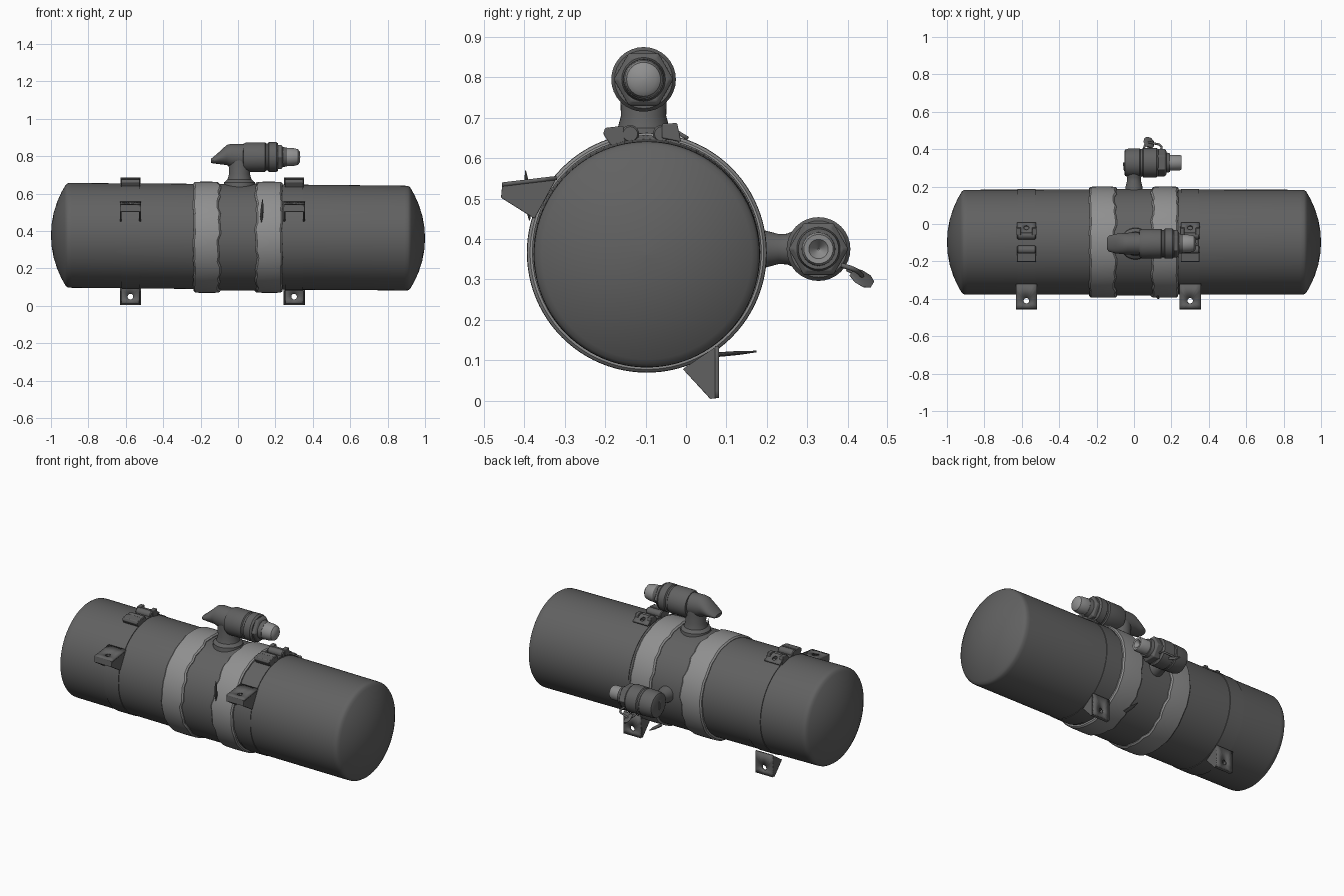
import bpy, bmesh, math
from mathutils import Vector, Matrix

if "Cube" in bpy.data.objects:
    bpy.data.objects.remove(bpy.data.objects["Cube"])

CY, CZ = -0.097, 0.366           # tank axis


def grey(name, v):
    m = bpy.data.materials.new(name)
    m.diffuse_color = (v, v, v, 1)
    m.use_nodes = True
    m.node_tree.nodes["Principled BSDF"].inputs["Base Color"].default_value = m.diffuse_color
    return m


DARK, LIGHT = grey("dark_grey", 0.12), grey("light_grey", 0.28)


def finish(name, bm, mat=DARK, bevel=0, angle=35):
    bmesh.ops.recalc_face_normals(bm, faces=bm.faces)
    me = bpy.data.meshes.new(name)
    bm.to_mesh(me)
    bm.free()
    ob = bpy.data.objects.new(name, me)
    bpy.context.collection.objects.link(ob)
    me.materials.append(mat)
    if bevel:
        b = ob.modifiers.new("bevel", "BEVEL")
        b.width, b.segments = bevel, 2
    bpy.ops.object.select_all(action='DESELECT')
    ob.select_set(True)
    bpy.context.view_layer.objects.active = ob
    bpy.ops.object.shade_smooth_by_angle(angle=math.radians(angle))
    return ob


def loft(name, secs, origin=(0, 0, 0), axis=(1, 0, 0), n=32, mat=DARK, wave=None, bevel=0):
    """Skin elliptical sections (t, cy, cz, ry, rz) placed along an axis."""
    bm = bmesh.new()
    M = Matrix.Translation(origin) @ Vector((1, 0, 0)).rotation_difference(Vector(axis)).to_matrix().to_4x4()
    rings = []
    for i, (t, cy, cz, ry, rz) in enumerate(secs):
        ring = []
        for k in range(n):
            a = 2 * math.pi * k / n
            dt = wave(i, a) if wave else 0
            ring.append(bm.verts.new(M @ Vector((t + dt, cy + ry * math.cos(a), cz + rz * math.sin(a)))))
        rings.append(ring)
    for r, s in zip(rings, rings[1:]):
        for k in range(n):
            bm.faces.new((r[k], r[(k + 1) % n], s[(k + 1) % n], s[k]))
    bm.faces.new(rings[0])
    bm.faces.new(rings[-1])
    return finish(name, bm, mat, bevel)


def turned(name, prof, origin, axis=(1, 0, 0), **kw):
    return loft(name, [(t, 0, 0, r, r) for t, r in prof], origin, axis, **kw)


def slab(name, poly, x0, x1, bevel=0.003):
    """Prism of a y-z outline between two x positions."""
    bm = bmesh.new()
    a = [bm.verts.new((x0, y, z)) for y, z in poly]
    b = [bm.verts.new((x1, y, z)) for y, z in poly]
    n = len(poly)
    for k in range(n):
        bm.faces.new((a[k], a[(k + 1) % n], b[(k + 1) % n], b[k]))
    bm.faces.new(a)
    bm.faces.new(b)
    return finish(name, bm, DARK, bevel)


def holed_plate(name, x, p, q, half, hole, along=0.4, thick=0.01):
    """Plate from p to q in the y-z plane with a round hole."""
    bm = bmesh.new()
    p, q = Vector((x, *p)), Vector((x, *q))
    v = q - p
    L = v.length
    v.normalize()
    c = L * along
    outer, inner = [], []
    for k in range(24):
        a = 2 * math.pi * (k + 0.5) / 24 + math.pi / 24
        ca, sa = math.cos(a), math.sin(a)
        m = max(abs(ca), abs(sa))
        sv = sa / m
        sv = sv * (L - c) if sv > 0 else sv * c
        outer.append(bm.verts.new(p + Vector((ca / m * half, 0, 0)) + v * (c + sv)))
        inner.append(bm.verts.new(p + Vector((ca * hole, 0, 0)) + v * (c + sa * hole)))
    for k in range(24):
        j = (k + 1) % 24
        bm.faces.new((outer[k], outer[j], inner[j], inner[k]))
    ob = finish(name, bm)
    s = ob.modifiers.new("thickness", "SOLIDIFY")
    s.thickness, s.offset = thick, 0
    return ob


# Tank with domed ends, very slightly tilted
R, SAG = 0.279, 0.085
SPH = (R * R + SAG * SAG) / (2 * SAG)
half = [(0.915 + SAG - (SPH - math.sqrt(SPH ** 2 - r * r)), r)
        for r in (0.001, 0.06, 0.12, 0.18, 0.23, 0.26, 0.272)]
half += [(0.909, R), (0.89, R + 0.001), (0.3, 0.281)]
prof = [(-x, r) for x, r in half] + [(x, r) for x, r in reversed(half)]
loft("tank", [(x, CY, 0.369 - 0.008 * x, r, r) for x, r in prof], n=96)

# Middle sleeve and the two ragged light bands
turned("middle_sleeve", [(-0.12, 0.2), (-0.12, 0.285), (0.12, 0.285), (0.12, 0.2)], (0, CY, CZ), n=96)
for name, c, ph in (("left_band", -0.168, 0), ("right_band", 0.166, 2)):
    def ragged(i, a):
        w = 0.005 * math.sin(7 * a + ph) + 0.004 * math.sin(17 * a + 2 * ph) + 0.002 * math.sin(31 * a)
        return w * (1 if c < 0 else 0.8) if (i > 3) == (c < 0) else 0.3 * w
    turned(name, [(-0.072, 0.26), (-0.07, 0.288), (-0.062, 0.296), (-0.03, 0.297),
                  (0.03, 0.297), (0.062, 0.296), (0.07, 0.289), (0.072, 0.26)],
           (c, CY, CZ), n=96, mat=LIGHT, wave=ragged)

# Loose band ends
turned("front_band_tail", [(-0.06, 0.001), (-0.03, 0.008), (0.03, 0.007), (0.065, 0.001)],
       (0.128, -0.392, 0.505), (0.05, -0.08, 1), n=10)
loft("rear_band_tail", [(0, 0, 0, 0.012, 0.006), (0.06, 0, 0, 0.012, 0.005), (0.105, 0, 0, 0.002, 0.002)],
     (0.12, 0.07, 0.113), (0, 1, 0.08), n=12)

# Top valve
TY, TZ = -0.105, 0.795
turned("top_valve_stem", [(0, 0.085), (0.025, 0.082), (0.04, 0.064), (0.07, 0.056), (0.12, 0.058), (0.16, 0.055)],
       (0.008, TY, 0.635), (0, 0, 1))
loft("top_valve_head", [(-0.145, TY, 0.775, 0.028, 0.01), (-0.135, TY, 0.777, 0.042, 0.016),
                        (-0.10, TY, 0.79, 0.052, 0.033), (-0.06, TY, 0.806, 0.056, 0.054),
                        (-0.035, TY, 0.803, 0.058, 0.063), (0.06, TY, TZ, 0.062, 0.068)])
turned("top_valve_body", [(0.025, 0.05), (0.03, 0.072), (0.045, 0.079), (0.145, 0.079), (0.15, 0.073),
                          (0.16, 0.073), (0.165, 0.08), (0.205, 0.08), (0.215, 0.072)], (0, TY, TZ))
turned("top_valve_nut", [(0.20, 0.074), (0.232, 0.074), (0.24, 0.062)], (0, TY, TZ), n=6, bevel=0.003)
turned("top_valve_neck", [(0.23, 0.056), (0.262, 0.05)], (0, TY, TZ))
turned("top_valve_nozzle", [(0.22, 0.042), (0.265, 0.049), (0.30, 0.047), (0.32, 0.042), (0.33, 0.03), (0.333, 0.002)],
       (0, TY, TZ), mat=LIGHT)

# Side valve at the back
SY, SZ = 0.328, 0.375
turned("side_valve_stem", [(0, 0.05), (0.04, 0.045), (0.07, 0.037), (0.09, 0.038), (0.13, 0.055), (0.17, 0.06)],
       (0.0, 0.16, 0.375), (0, 1, 0))
turned("side_valve_body", [(-0.052, 0.06), (-0.047, 0.07), (-0.03, 0.075), (0.03, 0.077), (0.035, 0.073),
                           (0.045, 0.073), (0.05, 0.079), (0.12, 0.079), (0.13, 0.07)], (0, SY, SZ))
turned("side_valve_nut", [(0.12, 0.074), (0.165, 0.074), (0.175, 0.06)], (0, SY, SZ), n=6, bevel=0.003)
turned("side_valve_neck", [(0.165, 0.056), (0.192, 0.05)], (0, SY, SZ))
turned("side_valve_nozzle", [(0.17, 0.042), (0.245, 0.041), (0.255, 0.036), (0.254, 0.024), (0.225, 0.002)],
       (0, SY, SZ), mat=LIGHT)


# Safety tag hanging from the side valve
def tube(name, pts, r):
    cu = bpy.data.curves.new(name, 'CURVE')
    cu.dimensions, cu.bevel_depth, cu.bevel_resolution, cu.use_fill_caps = '3D', r, 2, True
    sp = cu.splines.new('BEZIER')
    sp.bezier_points.add(len(pts) - 1)
    for b, p in zip(sp.bezier_points, pts):
        b.co = p
        b.handle_left_type = b.handle_right_type = 'AUTO'
    cu.materials.append(DARK)
    bpy.context.collection.objects.link(bpy.data.objects.new(name, cu))


tube("tag_cord", [(0.14, 0.385, 0.335), (0.145, 0.415, 0.325), (0.11, 0.43, 0.315), (0.07, 0.432, 0.31),
                  (0.05, 0.40, 0.325)], 0.006)
loft("tag_plate", [(0, 0, 0, 0.018, 0.005), (0.02, 0, 0, 0.033, 0.006), (0.045, 0, 0, 0.032, 0.006),
                   (0.06, 0, 0, 0.016, 0.004)], (0.08, 0.41, 0.318), (0, 0.83, -0.5), n=16).location = (0, 0, 0)

# Mounting straps, clamp blocks and brackets at both stations
for side, x in (("left", -0.575), ("right", 0.30)):
    cz = 0.369 - 0.008 * x
    turned(side + "_strap", [(-0.05, 0.27), (-0.048, 0.284), (0.048, 0.284), (0.05, 0.27)], (x, CY, cz), n=96)
    # top clamp: saddle, two rolled ends, end lugs and ears
    slab(side + "_clamp_saddle", [(-0.19, 0.62), (-0.185, 0.645), (-0.10, 0.658), (-0.02, 0.645), (-0.01, 0.62)],
         x - 0.045, x + 0.045)
    for i, y in enumerate((-0.138, -0.06)):
        turned(f"{side}_clamp_roll_{i}", [(-0.05, 0.018), (-0.045, 0.022), (0.045, 0.022), (0.05, 0.018)],
               (x, y, 0.66), n=20)
    slab(side + "_clamp_lug", [(-0.205, 0.66), (-0.2, 0.675), (-0.155, 0.68), (-0.15, 0.64), (-0.185, 0.63)],
         x - 0.05, x + 0.05)
    holed_plate(side + "_clamp_flange", x, (-0.048, 0.68), (0.005, 0.648), 0.05, 0.014, 0.5)
    for i, s in enumerate((-1, 1)):
        slab(f"{side}_clamp_ear_{i}", [(-0.06, 0.65), (-0.06, 0.685), (-0.022, 0.687), (-0.012, 0.64)],
             x + s * 0.042 - 0.012, x + s * 0.042 + 0.012)
    # wedge brackets: holed plate, two gussets and an outer lip
    wedges = {"front": ((-0.455, 0.535), (-0.32, 0.551), (-0.375, 0.45), (-0.458, 0.502)),
              "bottom": ((0.077, 0.006), (0.077, 0.135), (-0.008, 0.078), (0.06, 0.004))}
    for nm, (a, b, c, d) in wedges.items():
        holed_plate(f"{side}_{nm}_bracket_plate", x, a, b, 0.057, 0.015, 0.33)
        for i, s in enumerate((-1, 1)):
            slab(f"{side}_{nm}_bracket_gusset_{i}", [a, b, c, d], x + s * 0.052 - 0.005, x + s * 0.052 + 0.005, 0.002)
        k = 0.007
        off = (k, 0) if nm == "front" else (0, k)
        slab(f"{side}_{nm}_bracket_lip", [a, d, (d[0] + off[0], d[1] + off[1]), (a[0] + off[0], a[1] + off[1])],
             x - 0.057, x + 0.057, 0.001)
